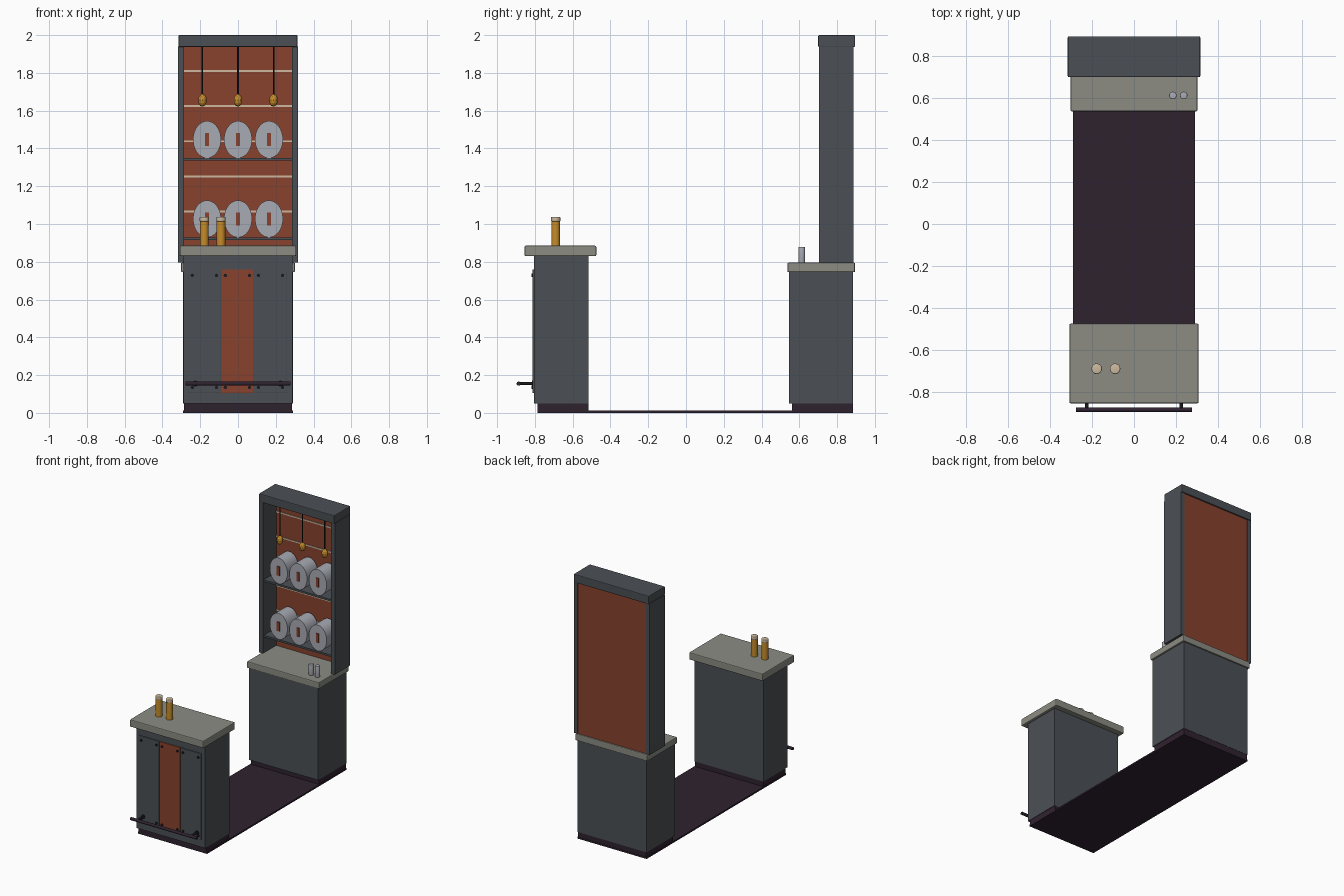
import bpy, bmesh
from math import radians
from mathutils import Matrix, Vector

cube = bpy.data.objects.get("Cube")
if cube:
    bpy.data.objects.remove(cube, do_unlink=True)


def material(name, rgb):
    lin = [((c / 255 + 0.055) / 1.055) ** 2.4 for c in rgb] + [1]
    m = bpy.data.materials.new(name)
    m.use_nodes = True
    m.diffuse_color = lin
    m.node_tree.nodes["Principled BSDF"].inputs["Base Color"].default_value = lin
    return m


slate = material("slate_grey", (75, 80, 85))
stone = material("stone_grey", (140, 140, 132))
terracotta = material("terracotta", (136, 66, 46))
plum = material("dark_plum", (47, 34, 47))
amber = material("amber", (198, 140, 42))
metal = material("brushed_metal", (168, 171, 180))
cream = material("cream", (205, 186, 160))
black = material("black", (26, 26, 30))


def finish(name, bm, mat, smooth=False):
    me = bpy.data.meshes.new(name)
    bm.to_mesh(me)
    bm.free()
    me.materials.append(mat)
    ob = bpy.data.objects.new(name, me)
    bpy.context.collection.objects.link(ob)
    if smooth:
        bpy.ops.object.select_all(action='DESELECT')
        ob.select_set(True)
        bpy.context.view_layer.objects.active = ob
        bpy.ops.object.shade_smooth_by_angle(angle=radians(35))
    return ob


def box(name, x, y, z, mat, bevel=0):
    """Box from (min, max) ranges on each axis."""
    lo, hi = Vector((x[0], y[0], z[0])), Vector((x[1], y[1], z[1]))
    bm = bmesh.new()
    bmesh.ops.create_cube(bm, size=1, matrix=Matrix.Translation((lo + hi) / 2)
                          @ Matrix.Diagonal((*(hi - lo), 1)))
    if bevel:
        bmesh.ops.bevel(bm, geom=bm.edges[:], offset=bevel, segments=2,
                        profile=0.5, affect='EDGES')
    return finish(name, bm, mat)


def rod(name, a, b, r, mat, sides=24, bevel=0, squash=1):
    """Cylinder between two points; squash narrows it along x."""
    a, b = Vector(a), Vector(b)
    d = b - a
    bm = bmesh.new()
    m = (Matrix.Translation((a + b) / 2) @ Matrix.Diagonal((squash, 1, 1, 1))
         @ d.to_track_quat('Z', 'Y').to_matrix().to_4x4())
    bmesh.ops.create_cone(bm, cap_ends=True, segments=sides, radius1=r,
                          radius2=r, depth=d.length, matrix=m)
    if bevel:
        rims = [e for e in bm.edges if any(len(f.verts) > 4 for f in e.link_faces)]
        bmesh.ops.bevel(bm, geom=rims, offset=bevel, segments=3,
                        profile=0.5, affect='EDGES')
    return finish(name, bm, mat, True)


def span(w):
    return (-w, w)


# Floor and plinths
box("floor", span(.29), (-.785, .885), (0, .012), plum)
box("front_plinth", span(.285), (-.785, -.515), (.01, .05), plum)
box("back_plinth", span(.285), (.56, .883), (.01, .05), plum)

# Front counter
box("front_counter_body", span(.288), (-.805, -.515), (.05, .83), slate)
box("front_counter_top", span(.308), (-.855, -.475), (.83, .885), stone, .006)
for i, side in enumerate(("right", "middle", "left")):
    cx = (i - 1) * .175 - .003
    box(f"{side}_front_panel", (cx - .085, cx + .085), (-.812, -.804), (.105, .76),
        terracotta if i == 1 else slate, .002)
    for sx in (-.064, .064):
        for z in (.135, .728):
            rod(f"{side}_panel_screw", (cx + sx, -.819, z), (cx + sx, -.811, z),
                .009, black, 12)

# Foot rail
rod("foot_rail", (-.277, -.886, .155), (.277, -.886, .155), .011, plum, 16)
for x in (-.225, .225):
    rod("rail_bracket", (x, -.886, .155), (x, -.804, .155), .008, black, 12)
    rod("rail_flange", (x, -.816, .155), (x, -.804, .155), .016, black, 16)

# Filled glasses
for x in (-.178, -.09):
    rod("drink_glass", (x, -.69, .885), (x, -.69, 1.015), .023, amber)
    rod("drink_foam", (x, -.69, 1.013), (x, -.69, 1.038), .025, cream, bevel=.005)

# Back counter with metal cups
box("back_counter_body", span(.29), (.545, .885), (.05, .745), slate)
box("back_counter_top", span(.302), (.537, .895), (.745, .795), stone, .006)
for x in (.185, .237):
    rod("metal_cup", (x, .613, .795), (x, .613, .878), .018, metal, bevel=.003)

# Display cabinet
for s, side in ((-1, "right"), (1, "left")):
    box(f"{side}_cabinet_side", sorted((s * .285, s * .317)), (.705, .888), (.795, 1.94), slate)
box("cabinet_header", span(.315), (.70, .895), (1.937, 2), slate, .005)
box("cabinet_back", span(.286), (.865, .884), (.795, 1.94), terracotta)
for i in range(6):
    z = .88 + i * .186
    box("back_batten", span(.285), (.86, .866), (z - .005, z + .005), cream)

# Shelves with oval kegs
for z in (.915, 1.335):
    box("shelf", span(.286), (.715, .866), (z, z + .014), slate)
    c = z + .112
    for x in (-.164, 0, .164):
        rod("keg", (x, .72, c), (x, .85, c), .098, metal, 40, squash=.755)
        box("keg_label", (x - .011, x + .011), (.713, .721), (c - .034, c + .034), terracotta)

# Hanging lamps
for x in (-.188, 0, .188):
    rod("lamp_cord", (x, .77, 1.68), (x, .77, 1.94), .004, black, 8)
    bm = bmesh.new()
    bmesh.ops.create_icosphere(bm, subdivisions=2, radius=1,
                               matrix=Matrix.Translation((x, .77, 1.655))
                               @ Matrix.Diagonal((.023, .023, .034, 1)))
    finish("lamp_bulb", bm, amber)
